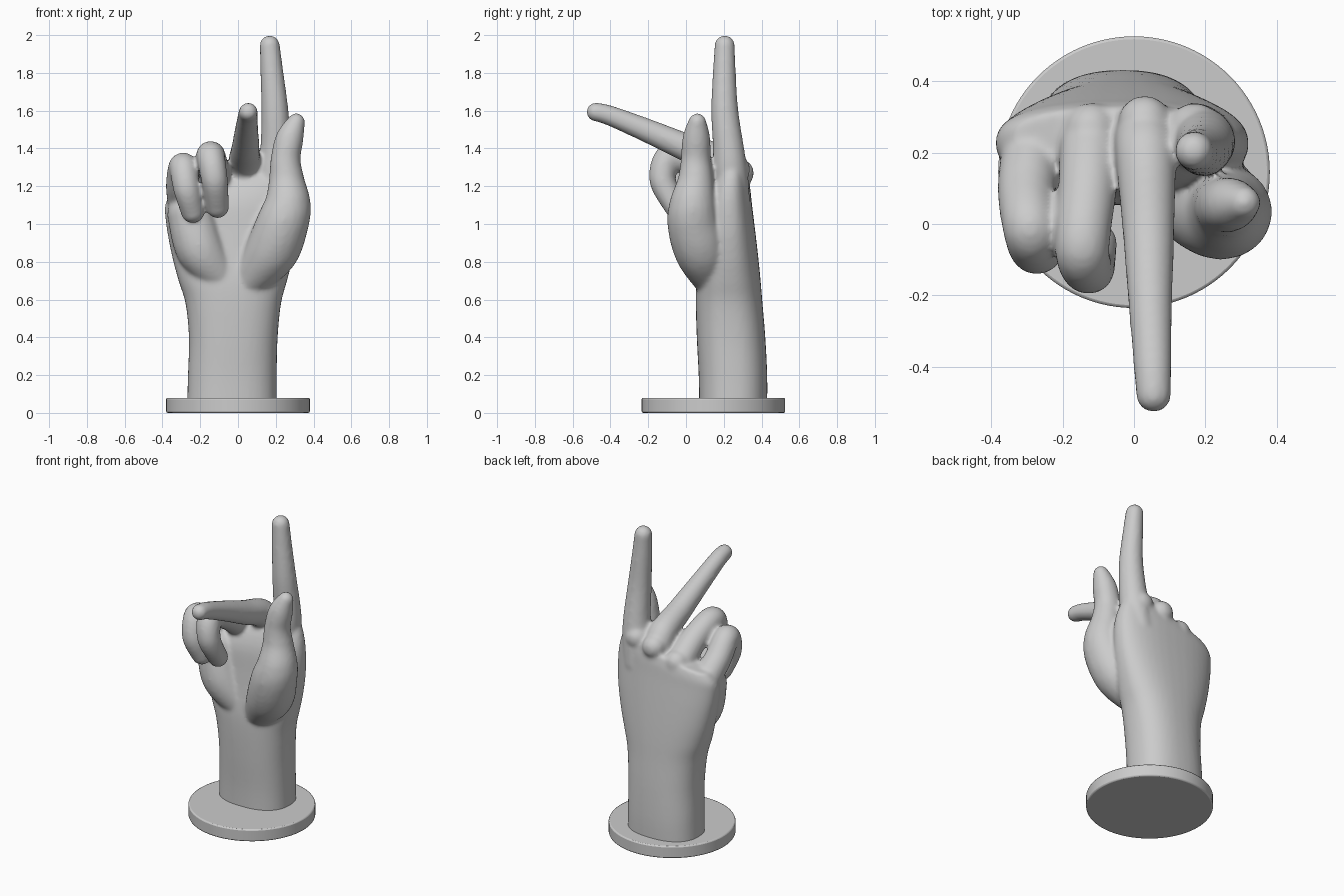
import bpy, bmesh, math
from mathutils import Vector, Matrix

if "Cube" in bpy.data.objects:
    bpy.data.objects.remove(bpy.data.objects["Cube"])


def spline(points, steps=8):
    """Catmull-Rom through tuples of any length."""
    pts = [points[0]] + points + [points[-1]]
    out = []
    for i in range(1, len(pts) - 2):
        a, b, c, d = pts[i - 1:i + 3]
        for s in range(steps):
            t = s / steps
            out.append(tuple(
                0.5 * (2 * q + (r - p) * t + (2 * p - 5 * q + 4 * r - w) * t * t
                       + (3 * q - p - 3 * r + w) * t ** 3)
                for p, q, r, w in zip(a, b, c, d)))
    return out + [points[-1]]


def add_digit(bm, points):
    """Chain of overlapping balls: x, y, z, radius."""
    for x, y, z, r in spline(points):
        bmesh.ops.create_icosphere(bm, subdivisions=3, radius=r,
                                   matrix=Matrix.Translation((x, y, z)))


def add_loft(bm, sections, sides=40, power=2.4):
    """Rounded-box sections: z, x min, x max, y min, y max, sideways tilt."""
    rings = []
    for z, x0, x1, y0, y1, tilt in spline(sections, 4):
        ring = []
        for i in range(sides):
            a = 2 * math.pi * i / sides
            c, s = math.cos(a), math.sin(a)
            x = (x0 + x1) / 2 + (x1 - x0) / 2 * math.copysign(abs(c) ** (2 / power), c)
            y = (y0 + y1) / 2 + (y1 - y0) / 2 * math.copysign(abs(s) ** (2 / power), s)
            ring.append(bm.verts.new((x, y, z + tilt * x)))
        rings.append(ring)
    for lo, hi in zip(rings, rings[1:]):
        for i in range(sides):
            j = (i + 1) % sides
            bm.faces.new((lo[i], lo[j], hi[j], hi[i]))
    bm.faces.new(rings[0][::-1])
    bm.faces.new(rings[-1])


hand = bmesh.new()

# Wrist and palm
add_loft(hand, [
    (0.04, -0.27, 0.205, 0.07, 0.43, 0),
    (0.20, -0.265, 0.205, 0.067, 0.43, 0),
    (0.40, -0.26, 0.21, 0.057, 0.42, 0),
    (0.58, -0.278, 0.228, 0.052, 0.405, 0),
    (0.70, -0.315, 0.26, 0.055, 0.395, 0),
    (0.82, -0.347, 0.29, 0.07, 0.383, 0),
    (0.96, -0.373, 0.315, 0.085, 0.367, 0.03),
    (1.10, -0.387, 0.32, 0.10, 0.35, 0.10),
    (1.19, -0.38, 0.30, 0.13, 0.34, 0.18),
    (1.25, -0.34, 0.27, 0.17, 0.325, 0.22),
])

digits = {
    "index": [(0.17, 0.25, 1.12, 0.09), (0.19, 0.235, 1.27, 0.092), (0.2, 0.225, 1.4, 0.083),
              (0.195, 0.205, 1.6, 0.073), (0.178, 0.203, 1.82, 0.061),
              (0.168, 0.205, 1.945, 0.054)],
    "middle": [(0.03, 0.25, 1.2, 0.09), (0.033, 0.2, 1.32, 0.087), (0.04, 0.0, 1.405, 0.075),
               (0.045, -0.2, 1.492, 0.064), (0.052, -0.4, 1.573, 0.054),
               (0.055, -0.478, 1.593, 0.050)],
    "ring": [(-0.12, 0.25, 1.17, 0.09), (-0.13, 0.1, 1.29, 0.083), (-0.145, -0.07, 1.362, 0.077),
             (-0.125, -0.125, 1.24, 0.071), (-0.108, -0.055, 1.092, 0.062)],
    "little": [(-0.28, 0.22, 1.08, 0.088), (-0.3, 0.1, 1.2, 0.083), (-0.29, -0.015, 1.302, 0.077),
               (-0.272, -0.07, 1.19, 0.072), (-0.24, -0.035, 1.065, 0.062)],
    "thumb": [(0.08, 0.13, 0.72, 0.10), (0.18, 0.08, 0.86, 0.142), (0.235, 0.04, 1.0, 0.139),
              (0.263, 0.035, 1.1, 0.123), (0.258, 0.05, 1.22, 0.096),
              (0.252, 0.052, 1.34, 0.08), (0.273, 0.055, 1.45, 0.074),
              (0.308, 0.06, 1.54, 0.047)],
    # Padding on the little-finger side of the palm
    "palm_heel": [(-0.1, 0.15, 0.73, 0.1), (-0.2, 0.13, 0.87, 0.13),
                  (-0.25, 0.145, 1.05, 0.125)],
}
for path in digits.values():
    add_digit(hand, path)

# Knuckles on the back of the hand
for x, y, z in [(0.17, 0.265, 1.29), (0.03, 0.285, 1.27), (-0.12, 0.265, 1.2), (-0.27, 0.235, 1.11)]:
    bmesh.ops.create_icosphere(hand, subdivisions=3, radius=0.075,
                               matrix=Matrix.Translation((x, y, z)))

mesh = bpy.data.meshes.new("hand")
hand.to_mesh(mesh)
hand.free()
hand_obj = bpy.data.objects.new("hand", mesh)
bpy.context.collection.objects.link(hand_obj)

# Fuse all volumes into one skin, then soften the joins
fuse = hand_obj.modifiers.new("fuse", "REMESH")
fuse.mode = "VOXEL"
fuse.voxel_size = 0.011
fuse.use_smooth_shade = True
soften = hand_obj.modifiers.new("soften", "SMOOTH")
soften.factor = 0.5
soften.iterations = 10

# Round base plate
bpy.ops.mesh.primitive_cylinder_add(vertices=96, radius=0.38, depth=0.08, location=(0, 0.145, 0.04))
base = bpy.context.object
base.name = "base_plate"
edge = base.modifiers.new("rounded_edge", "BEVEL")
edge.width = 0.008
edge.segments = 2
bpy.ops.object.shade_smooth_by_angle(angle=math.radians(40))
